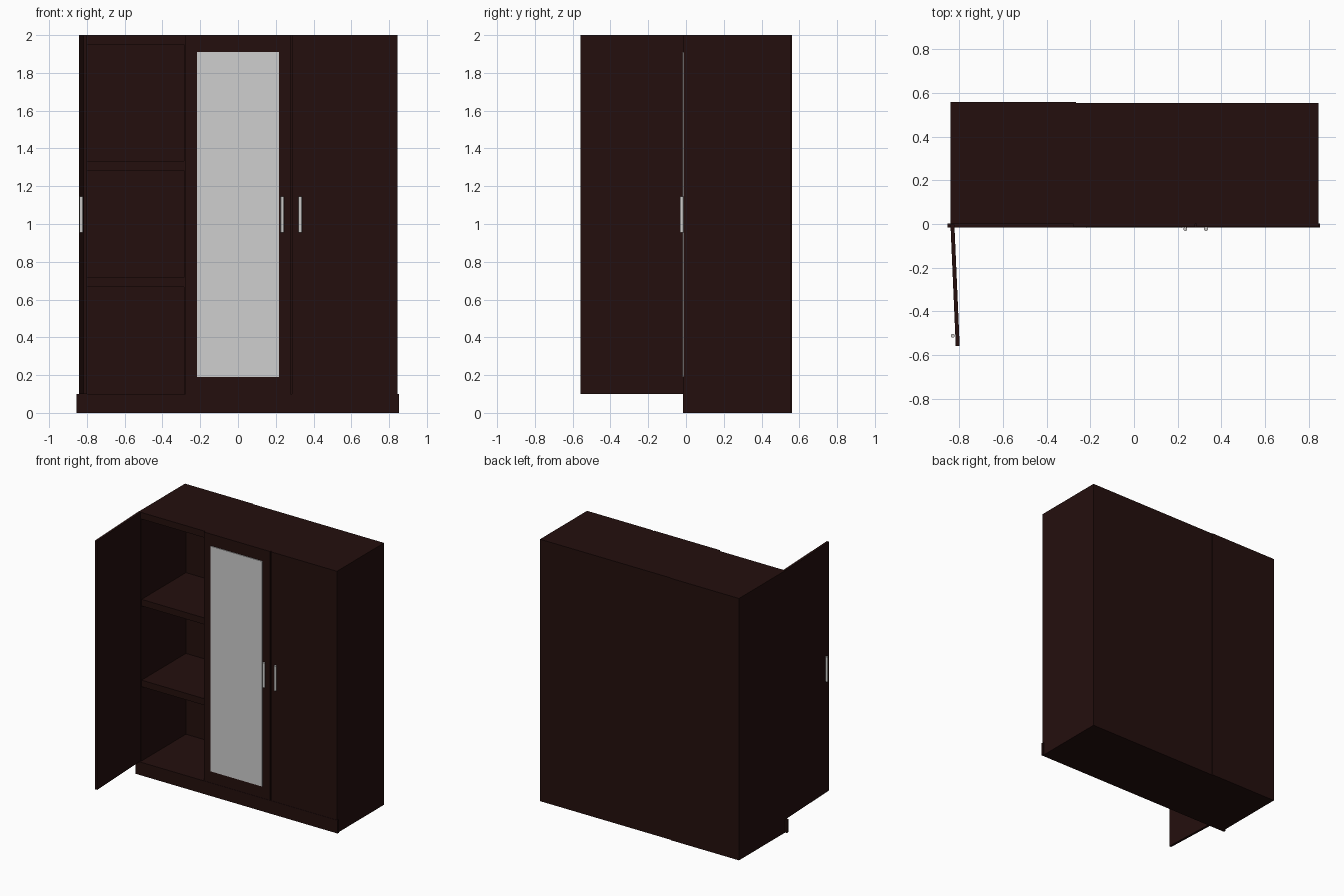
import bpy
import math
from mathutils import Vector

if "Cube" in bpy.data.objects:
    bpy.data.objects.remove(bpy.data.objects["Cube"])


def material(name, rgb):
    m = bpy.data.materials.new(name)
    m.diffuse_color = (*rgb, 1.0)
    m.use_nodes = True
    m.node_tree.nodes["Principled BSDF"].inputs["Base Color"].default_value = m.diffuse_color
    return m


WOOD = material("dark_wood", (0.0175, 0.0046, 0.004))
MIRROR = material("mirror_grey", (0.62, 0.62, 0.62))
METAL = material("handle_metal", (0.62, 0.61, 0.60))


def box(name, x, y, z, mat=WOOD):
    """Box from (min, max) ranges on each axis."""
    bpy.ops.mesh.primitive_cube_add(size=1)
    ob = bpy.context.object
    ob.name = name
    for v in ob.data.vertices:
        v.co = Vector([r[0] if c < 0 else r[1] for c, r in zip(v.co, (x, y, z))])
    ob.data.materials.append(mat)
    return ob


def handle(name, x, y):
    """Upright round bar with smooth sides."""
    bpy.ops.mesh.primitive_cylinder_add(vertices=16, radius=0.009, depth=0.19,
                                        location=(x, y, 1.05))
    ob = bpy.context.object
    ob.name = name
    ob.data.materials.append(METAL)
    bpy.ops.object.shade_smooth_by_angle(angle=math.radians(40))
    return ob


def carcass(name, x0, x1, back, t):
    """Open-fronted cabinet: two sides, floor, top and back panel."""
    box(name + "_left_side", (x0, x0 + t), (0, back), (0.0, 2))
    box(name + "_right_side", (x1 - t, x1), (0, back), (0.0, 2))
    inner = (x0 + t, x1 - t)
    box(name + "_floor", inner, (0, back), (0.0, 0.1))
    box(name + "_top", inner, (0, back), (1.95, 2))
    box(name + "_back", inner, (back - 0.02, back), (0.1, 1.95))


# Open shelf cabinet on the left, closed double cabinet on the right
carcass("shelf_cabinet", -0.84, -0.265, 0.56, 0.022)
carcass("double_cabinet", -0.265, 0.845, 0.555, 0.022)
box("double_cabinet_partition", (0.27, 0.30), (0, 0.535), (0.1, 1.95))

# Shelves
for i, z in enumerate((0.667, 1.284)):
    box(f"shelf_{i + 1}", (-0.818, -0.287), (0.005, 0.54), (z, z + 0.05))

# Front plinth board, slightly wider than the body
box("plinth", (-0.855, 0.852), (-0.015, 0.002), (0, 0.1))

# Closed doors and the mirror
box("middle_door", (-0.278, 0.279), (-0.013, 0), (0.1, 2))
box("right_door", (0.286, 0.845), (-0.013, 0), (0.1, 2))
box("mirror", (-0.217, 0.217), (-0.019, -0.012), (0.19, 1.91), MIRROR)
handle("middle_door_handle", 0.235, -0.023)
handle("right_door_handle", 0.33, -0.023)

# Open left door, swung about its hinge, handle on the outer face
door = box("left_door", (-0.009, 0.009), (-0.557, 0), (0.1, 2))
door.location = (-0.832, -0.002, 0)
door.rotation_euler.z = math.radians(2.5)
handle("left_door_handle", -0.83, -0.512)
